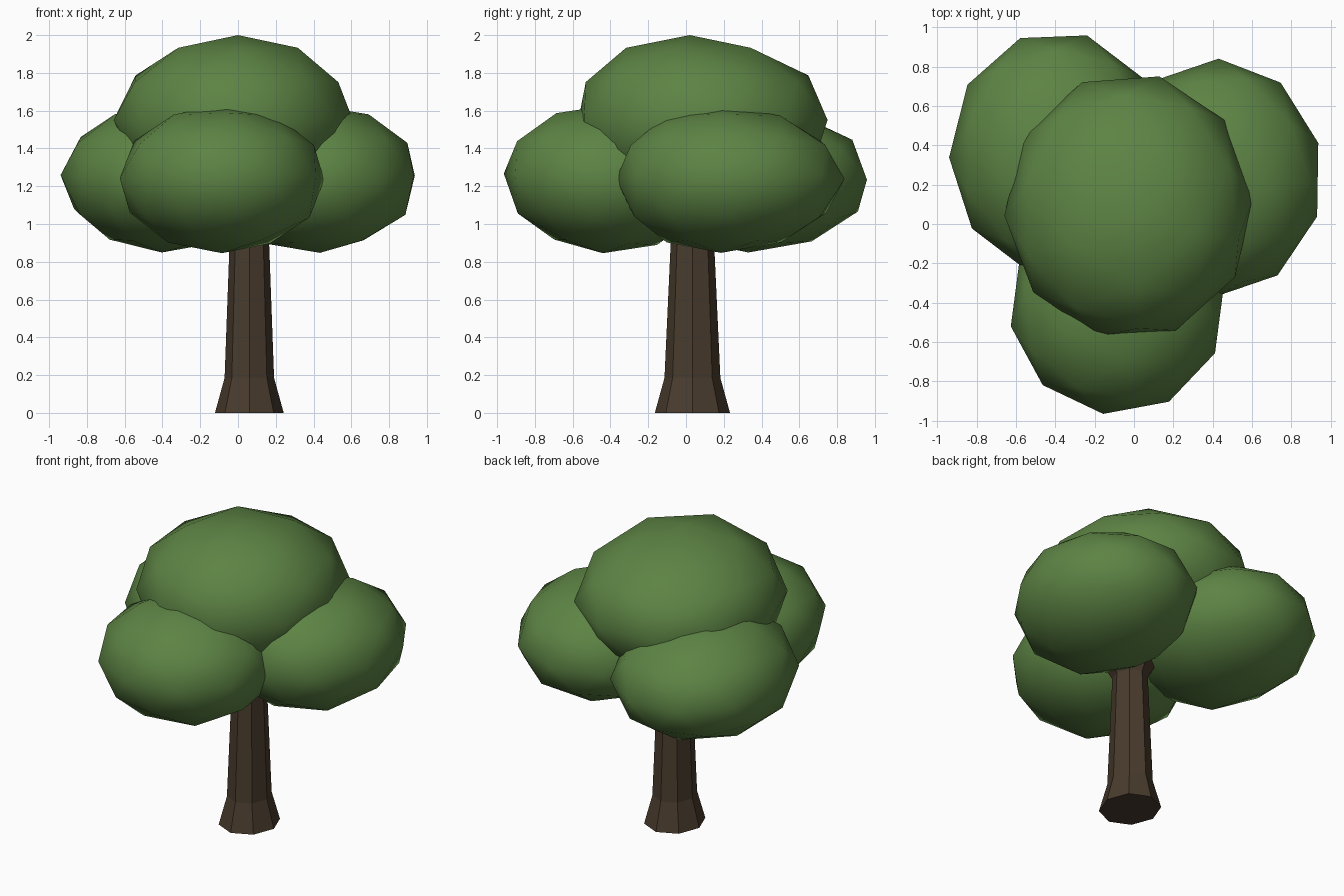
import bpy, bmesh, math

if "Cube" in bpy.data.objects:
    bpy.data.objects.remove(bpy.data.objects["Cube"])

def material(name, rgb):
    m = bpy.data.materials.new(name)
    m.diffuse_color = (*rgb, 1)
    m.use_nodes = True
    m.node_tree.nodes["Principled BSDF"].inputs["Base Color"].default_value = m.diffuse_color
    return m

leaf = material("leaf green", (0.109, 0.23, 0.058))
bark = material("bark brown", (0.066, 0.044, 0.026))

def finish(name, bm, mat, smooth):
    bmesh.ops.recalc_face_normals(bm, faces=bm.faces)
    me = bpy.data.meshes.new(name)
    for f in bm.faces:
        f.smooth = smooth
    bm.to_mesh(me)
    bm.free()
    me.materials.append(mat)
    ob = bpy.data.objects.new(name, me)
    bpy.context.collection.objects.link(ob)
    return ob

# Foliage clumps: low-poly smooth ellipsoids, turned then squashed;
# lean slides the top and bottom sideways
def clump(name, loc, radii, turn, tilt=(0, 0), lean=(0, 0)):
    bm = bmesh.new()
    bmesh.ops.create_icosphere(bm, subdivisions=2, radius=1)
    c, s = math.cos(math.radians(turn)), math.sin(math.radians(turn))
    for v in bm.verts:
        x, y, z = v.co
        v.co = ((c * x - s * y) * radii[0] + lean[0] * z * z,
                (s * x + c * y) * radii[1] + lean[1] * z * z, z * radii[2])
    ob = finish(name, bm, leaf, True)
    ob.location = loc
    ob.rotation_euler = (math.radians(tilt[0]), math.radians(tilt[1]), 0)

clump("crown_top", (-0.025, 0.09, 1.55), (0.635, 0.68, 0.45), -14, lean=(0.025, -0.07))
clump("crown_front", (-0.085, -0.42, 1.238), (0.55, 0.55, 0.393), -7.5, (-3, 0))
clump("crown_right", (0.42, 0.235, 1.238), (0.54, 0.605, 0.391), -1, (0, -2), lean=(0, -0.05))
clump("crown_left", (-0.39, 0.36, 1.24), (0.55, 0.622, 0.391), -16, (0, 2), lean=(0, -0.03))

# Trunk: eight-sided profile, flared foot and fork
profile = [(0, 0.182, 0.199), (0.185, 0.131, 0.148), (0.92, 0.104, 0.114), (1.04, 0.18, 0.18)]
bm = bmesh.new()
rings = []
for z, rx, ry in profile:
    rings.append([bm.verts.new((0.06 + rx * math.cos(k * math.pi / 4),
                                0.034 + ry * math.sin(k * math.pi / 4), z)) for k in range(8)])
for a, b in zip(rings, rings[1:]):
    for k in range(8):
        j = (k + 1) % 8
        bm.faces.new((a[k], a[j], b[j], b[k]))
bm.faces.new(rings[0])
bm.faces.new(rings[-1])
finish("trunk", bm, bark, False)
